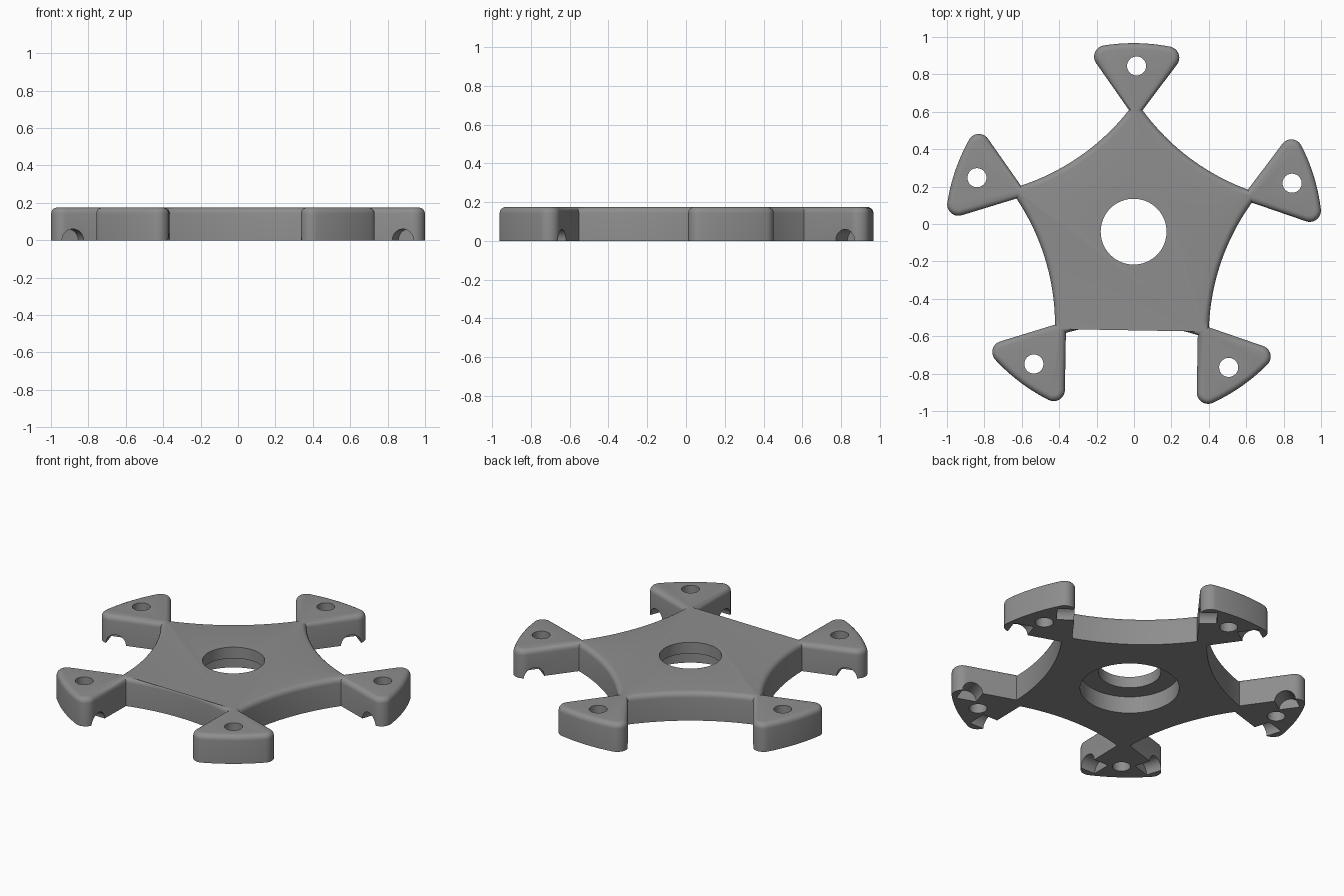
import bpy, bmesh, math
from mathutils import Matrix, Vector

if "Cube" in bpy.data.objects:
    bpy.data.objects.remove(bpy.data.objects["Cube"])

H = 0.175            # plate thickness
R = 1.008            # outer radius of the arm tips
APEX = 0.60          # where the two straight sides of an arm would meet
NECK = 0.65          # where an arm meets the body
CORNER = 0.06        # rounding of the arm corners
HALF = math.radians(36)
PLACE = Matrix.Translation((-0.002, -0.041, 0)) @ Matrix.Rotation(math.radians(-1), 4, 'Z')

gray = bpy.data.materials.new("gray plastic")
gray.diffuse_color = (0.27, 0.27, 0.27, 1)
gray.use_nodes = True
gray.node_tree.nodes["Principled BSDF"].inputs["Base Color"].default_value = gray.diffuse_color


def arc(c, r, a0, a1, n):
    """Points along a circle from angle a0 to a1."""
    return [Vector((c[0] + r * math.cos(a0 + (a1 - a0) * i / n),
                    c[1] + r * math.sin(a0 + (a1 - a0) * i / n))) for i in range(n + 1)]


def make_object(name, bm):
    bm.transform(PLACE)
    bmesh.ops.recalc_face_normals(bm, faces=bm.faces)
    me = bpy.data.meshes.new(name)
    bm.to_mesh(me)
    bm.free()
    me.materials.append(gray)
    ob = bpy.data.objects.new(name, me)
    bpy.context.collection.objects.link(ob)
    return ob


def cylinder(bm, r, depth, matrix, n=48):
    bmesh.ops.create_cone(bm, cap_ends=True, segments=n, radius1=r, radius2=r,
                          depth=depth, matrix=matrix)


def spin(i):
    return Matrix.Rotation(-i * math.tau / 5, 4, 'Z')


# Outline of one arm, pointing along +y: right half, then mirrored
d = Vector((math.sin(HALF), math.cos(HALF)))
n_in = Vector((-math.cos(HALF), math.sin(HALF)))
p = Vector((0, APEX)) + n_in * CORNER
t = -p.dot(d) + math.sqrt(p.dot(d) ** 2 - p.dot(p) + (R - CORNER) ** 2)
c = p + d * t
ang = math.atan2(c.y, c.x)
neck = Vector(((NECK - APEX) * math.tan(HALF), NECK))
right = [neck] + arc(c, CORNER, -HALF, ang, 12)
tip = arc((0, 0), R, ang, math.pi - ang, 10)[1:-1]
arm = right + tip + [Vector((-v.x, v.y)) for v in reversed(right)]

# Concave body edge from this arm to the next one counter-clockwise
a = Vector((-neck.x, neck.y))
b = (Matrix.Rotation(math.tau / 5, 2) @ neck)
mid = (a + b) / 2
half_chord, sag = (b - a).length / 2, mid.length - 0.495
rad = (half_chord ** 2 + sag ** 2) / (2 * sag)
centre = mid.normalized() * (0.495 + rad)
a0 = math.atan2(a.y - centre.y, a.x - centre.x)
a1 = math.atan2(b.y - centre.y, b.x - centre.x)
a1 = a0 + (a1 - a0 + math.pi) % math.tau - math.pi
edge = arc(centre, rad, a0, a1, 20)[1:-1]

# Star plate with rounded top rim
bm = bmesh.new()
outline = []
for i in range(5):
    rot = Matrix.Rotation(i * math.tau / 5, 2)
    outline += [rot @ v for v in arm + edge]
base = bm.faces.new([bm.verts.new((v.x, v.y, 0)) for v in outline])
ext = bmesh.ops.extrude_face_region(bm, geom=[base])
top_verts = [g for g in ext["geom"] if isinstance(g, bmesh.types.BMVert)]
bmesh.ops.translate(bm, verts=top_verts, vec=(0, 0, H))
top = next(g for g in ext["geom"] if isinstance(g, bmesh.types.BMFace))
bmesh.ops.recalc_face_normals(bm, faces=bm.faces)
bmesh.ops.bevel(bm, geom=list(top.edges), offset=0.032, segments=5, profile=0.5,
                affect='EDGES', clamp_overlap=False)
plate = make_object("star_plate", bm)

cutters = []

# Centre hole and the wider recess under it
for name, r, z0, z1 in (("centre_hole", 0.176, -0.1, 0.3), ("centre_recess", 0.28, -0.1, 0.105)):
    bm = bmesh.new()
    cylinder(bm, r, z1 - z0, Matrix.Translation((0, 0, (z0 + z1) / 2)), 72)
    cutters.append(make_object(name, bm))

# Small vertical hole in every arm
bm = bmesh.new()
for i in range(5):
    cylinder(bm, 0.051, 0.6, spin(i) @ Matrix.Translation((0, 0.886, 0.1)), 36)
cutters.append(make_object("arm_holes", bm))

# Blind round sockets entering both sides of every arm at the bottom
bm = bmesh.new()
for i in range(5):
    for s in (1, -1):
        inward = Vector((s * n_in.x, n_in.y, 0))
        mouth = Vector((s * (0.865 - APEX) * math.tan(HALF), 0.865, 0))
        m = Matrix.Translation(mouth) @ inward.to_track_quat('Z', 'Y').to_matrix().to_4x4()
        cylinder(bm, 0.06, 0.2, spin(i) @ m, 40)
cutters.append(make_object("side_sockets", bm))

bpy.context.view_layer.objects.active = plate
plate.select_set(True)
for cut in cutters:
    mod = plate.modifiers.new(cut.name, 'BOOLEAN')
    mod.operation, mod.solver, mod.object = 'DIFFERENCE', 'EXACT', cut
    bpy.ops.object.modifier_apply(modifier=mod.name)
    bpy.data.objects.remove(cut)

bpy.ops.object.shade_smooth_by_angle(angle=math.radians(35))
